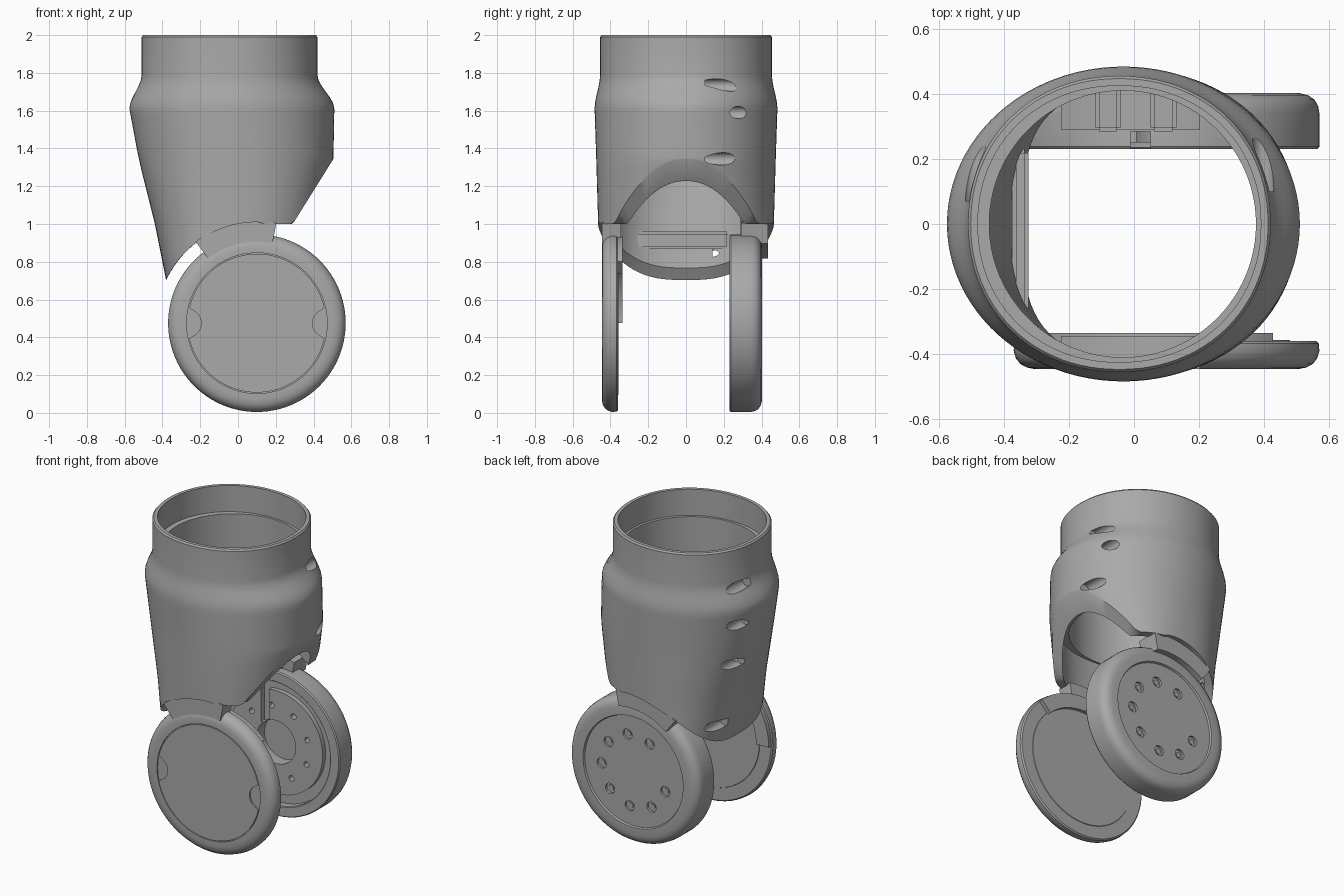
import bpy, bmesh, math
from mathutils import Matrix, Vector

cube = bpy.data.objects.get("Cube")
if cube:
    bpy.data.objects.remove(cube, do_unlink=True)

GREY = (0.4, 0.4, 0.4, 1)
mat = bpy.data.materials.new("plain grey")
mat.use_nodes = True
mat.diffuse_color = GREY
mat.node_tree.nodes["Principled BSDF"].inputs["Base Color"].default_value = GREY

CX, CZ = 0.1, 0.475      # hinge axis
SEG = 96


def finish(name, bm):
    bmesh.ops.recalc_face_normals(bm, faces=bm.faces)
    mesh = bpy.data.meshes.new(name)
    bm.to_mesh(mesh)
    bm.free()
    ob = bpy.data.objects.new(name, mesh)
    bpy.context.collection.objects.link(ob)
    mesh.materials.append(mat)
    return ob


def select(ob):
    bpy.ops.object.select_all(action='DESELECT')
    ob.select_set(True)
    bpy.context.view_layer.objects.active = ob


def smooth(ob):
    select(ob)
    bpy.ops.object.shade_smooth_by_angle(angle=math.radians(32))


def skin(bm, rings, closed):
    """Quads between successive closed rings of vertices."""
    pairs = list(zip(rings, rings[1:])) + ([(rings[-1], rings[0])] if closed else [])
    for a, b in pairs:
        for i in range(len(a)):
            j = (i + 1) % len(a)
            bm.faces.new((a[i], a[j], b[j], b[i]))


def lathe(name, profile):
    """Turn (radius, y) points about the hinge axis, capped at both ends."""
    bm = bmesh.new()
    rings = []
    for r, y in profile:
        rings.append([bm.verts.new((CX + r * math.cos(t), y, CZ + r * math.sin(t)))
                      for t in (math.tau * i / SEG for i in range(SEG))])
    skin(bm, rings, False)
    bm.faces.new(rings[0])
    bm.faces.new(rings[-1])
    return finish(name, bm)


def plate(name, outline, y0, y1):
    """Extrude an (x, z) outline, relative to the hinge, along y."""
    bm = bmesh.new()
    rings = [[bm.verts.new((CX + x, y, CZ + z)) for x, z in outline] for y in (y0, y1)]
    skin(bm, rings, False)
    bm.faces.new(rings[0])
    bm.faces.new(rings[1])
    return finish(name, bm)


def sector(name, r0, r1, a0, a1, y0, y1, n=24):
    arc = [math.radians(a0 + (a1 - a0) * i / n) for i in range(n + 1)]
    pts = [(r1 * math.cos(a), r1 * math.sin(a)) for a in arc]
    pts += [(r0 * math.cos(a), r0 * math.sin(a)) for a in reversed(arc)]
    return plate(name, pts, y0, y1)


def add_rod(bm, x, z, r, y0, y1):
    m = Matrix.Translation((x, (y0 + y1) / 2, z)) @ Matrix.Rotation(math.pi / 2, 4, 'X')
    bmesh.ops.create_cone(bm, cap_ends=True, segments=24, radius1=r, radius2=r,
                          depth=abs(y1 - y0), matrix=m)


def add_box(bm, lo, hi):
    lo, hi = Vector(lo), Vector(hi)
    m = Matrix.Translation((lo + hi) / 2) @ Matrix.Diagonal((*(hi - lo), 1))
    bmesh.ops.create_cube(bm, size=1, matrix=m)


def cut(ob, bm):
    cutter = finish("cutter", bm)
    cutter.hide_render = True
    mod = ob.modifiers.new("cut", 'BOOLEAN')
    mod.operation, mod.solver, mod.object = 'DIFFERENCE', 'EXACT', cutter
    select(ob)
    bpy.ops.object.modifier_apply(modifier=mod.name)
    bpy.data.objects.remove(cutter, do_unlink=True)


# Sleeve cross-sections: height, left x, right x, half depth, squareness
KEYS = [(0.6, -0.36, 0.34, 0.455, 2.9), (1.0, -0.44, 0.43, 0.465, 2.4),
        (1.34, -0.525, 0.505, 0.475, 2.1), (1.61, -0.575, 0.51, 0.484, 2.0),
        (1.79, -0.51, 0.42, 0.455, 2.1), (2.0, -0.51, 0.42, 0.455, 2.1)]


def section(z):
    z = min(max(z, KEYS[0][0]), 2.0)
    for lo, hi in zip(KEYS, KEYS[1:]):
        if z <= hi[0]:
            f = (z - lo[0]) / (hi[0] - lo[0])
            if lo[0] > 1.6:
                f = f * f * (3 - 2 * f)
            return [p + (q - p) * f for p, q in zip(lo[1:], hi[1:])]


def outer(t, z, wall=0.0):
    x0, x1, b, n = section(z)
    c, s = math.cos(t), math.sin(t)
    a, b = (x1 - x0) / 2 - wall, b - wall
    k = (abs(c) ** n + abs(s) ** n) ** (-1 / n)
    return Vector(((x0 + x1) / 2 + a * k * c, b * k * s, z))


def bore(t, z):
    return Vector((-0.035 + 0.41 * math.cos(t), 0.41 * math.sin(t), z))


def hem(x):
    """Height of the lower edge: round over the hinge, rising at the bend."""
    if x < 0.12:
        return 0.48 + math.sqrt(max(0.53 ** 2 - (x - CX) ** 2, 0))
    if x < 0.29:
        return 1.0
    return 1.0 + min((x - 0.29) * 1.6, 0.36)


def hem_z(t, wall):
    z = 1.1
    for _ in range(40):
        z = (z + hem(outer(t, z, wall).x)) / 2
    return z


# Sleeve: outer skin up, over the rim, then down the stepped inside
columns = []
for i in range(SEG):
    t = math.tau * i / SEG
    lo, li = hem_z(t, 0), hem_z(t, 0.048)
    top = 1.38
    step = max(1.27, li + 0.02)
    col = [outer(t, lo + (top - lo) * k / 7) for k in range(8)]
    col += [outer(t, z) for z in (1.5, 1.58, 1.61, 1.64, 1.67, 1.7, 1.73, 1.76, 1.79, 1.99)]
    col += [outer(t, 2.0, w) for w in (0.008, 0.03)]
    col += [outer(t, 1.83, 0.03), bore(t, 1.83), bore(t, step)]
    col += [outer(t, step + (li - step) * k / 5, 0.048) for k in range(6)]
    columns.append(col)
bm = bmesh.new()
rings = [[bm.verts.new(p) for p in ring] for ring in zip(*columns)]
skin(bm, rings, True)
sleeve = finish("sleeve", bm)

# Slanting screw pockets on both rear flanks
bm = bmesh.new()
pockets = [(1, 0.2, 1.735), (1, 0.28, 1.59), (1, 0.2, 1.345),
           (-1, 0.17, 1.75), (-1, 0.21, 1.52), (-1, 0.2, 1.25), (-1, 0.24, 0.84)]
for side, y, z in pockets:
    x0, x1, b, n = section(z)
    x = (x0 + x1) / 2 + side * (x1 - x0) / 2 * (1 - (y / b) ** n) ** (1 / n)
    add_rod(bm, x, z, 0.033, y - 0.1, y + 0.3)
cut(sleeve, bm)
smooth(sleeve)

# Rib across the inside of the long flank
bm = bmesh.new()
add_box(bm, (-0.375, -0.27, 0.87), (-0.325, 0.23, 0.96))
bmesh.ops.bevel(bm, geom=bm.edges[:], offset=0.012, segments=2, affect='EDGES')
smooth(finish("inner_rib", bm))

# Front hinge disc with a shallow seat for the cap
smooth(lathe("front_disc", [
    (0.372, -0.438), (0.372, -0.446), (0.405, -0.446), (0.43, -0.441), (0.45, -0.43),
    (0.463, -0.413), (0.47, -0.39), (0.468, -0.368), (0.46, -0.36), (0.38, -0.36),
    (0.378, -0.357), (0.3, -0.357)]))

# Cap with a finger notch on each side
outline = []
for i in range(240):
    a = math.tau * (i + 0.5) / 240
    r, reach = 0.367, 0.37 * abs(math.sin(a))
    if reach < 0.075:
        r = min(r, 0.37 * abs(math.cos(a)) - math.sqrt(0.075 ** 2 - reach ** 2))
    outline.append((r * math.cos(a), r * math.sin(a)))
smooth(plate("front_cap", outline, -0.446, -0.437))
smooth(sector("front_disc_step", 0.37, 0.462, 45, 180, -0.365, -0.335))

# Rear hinge disc, hollowed on the inside
rear = lathe("rear_disc", [
    (0.355, 0.39), (0.36, 0.402), (0.41, 0.402), (0.435, 0.396), (0.455, 0.382),
    (0.466, 0.363), (0.47, 0.34), (0.47, 0.238), (0.464, 0.23), (0.405, 0.23),
    (0.4, 0.235), (0.4, 0.28), (0.335, 0.28), (0.335, 0.25), (0.14, 0.25), (0.14, 0.33)])
bm = bmesh.new()
for k in range(9):
    for r, y0, y1, turn in ((0.033, 0.375, 0.42, -2), (0.018, 0.2, 0.3, 18)):
        if k == 4 and turn < 0:
            continue
        a = math.radians(turn + 40 * k)
        add_rod(bm, CX + 0.235 * math.cos(a), CZ + 0.235 * math.sin(a), r, y0, y1)
cut(rear, bm)
bm = bmesh.new()
add_box(bm, (-0.01, 0.2, 0.58), (0.05, 0.285, 1.0))      # cable channel
cut(rear, bm)
smooth(rear)

# Screw seats inside the rear pockets
bm = bmesh.new()
for k in (0, 1, 2, 3, 5, 6, 7, 8):
    a = math.radians(40 * k - 2)
    add_rod(bm, CX + 0.235 * math.cos(a), CZ + 0.235 * math.sin(a), 0.018, 0.37, 0.381)
smooth(finish("rear_screws", bm))

# Necks joining the discs to the sleeve
smooth(sector("front_neck", 0.43, 0.54, 79, 127, -0.445, -0.345))
smooth(sector("rear_neck", 0.43, 0.54, 79, 127, 0.29, 0.435))

# Posts standing on the rear neck
bm = bmesh.new()
for x in (-0.08, 0.09):
    add_box(bm, (x - 0.04, 0.285, 0.93), (x + 0.04, 0.43, 1.08))
bmesh.ops.bevel(bm, geom=bm.edges[:], offset=0.012, segments=2, affect='EDGES')
smooth(finish("rear_posts", bm))
